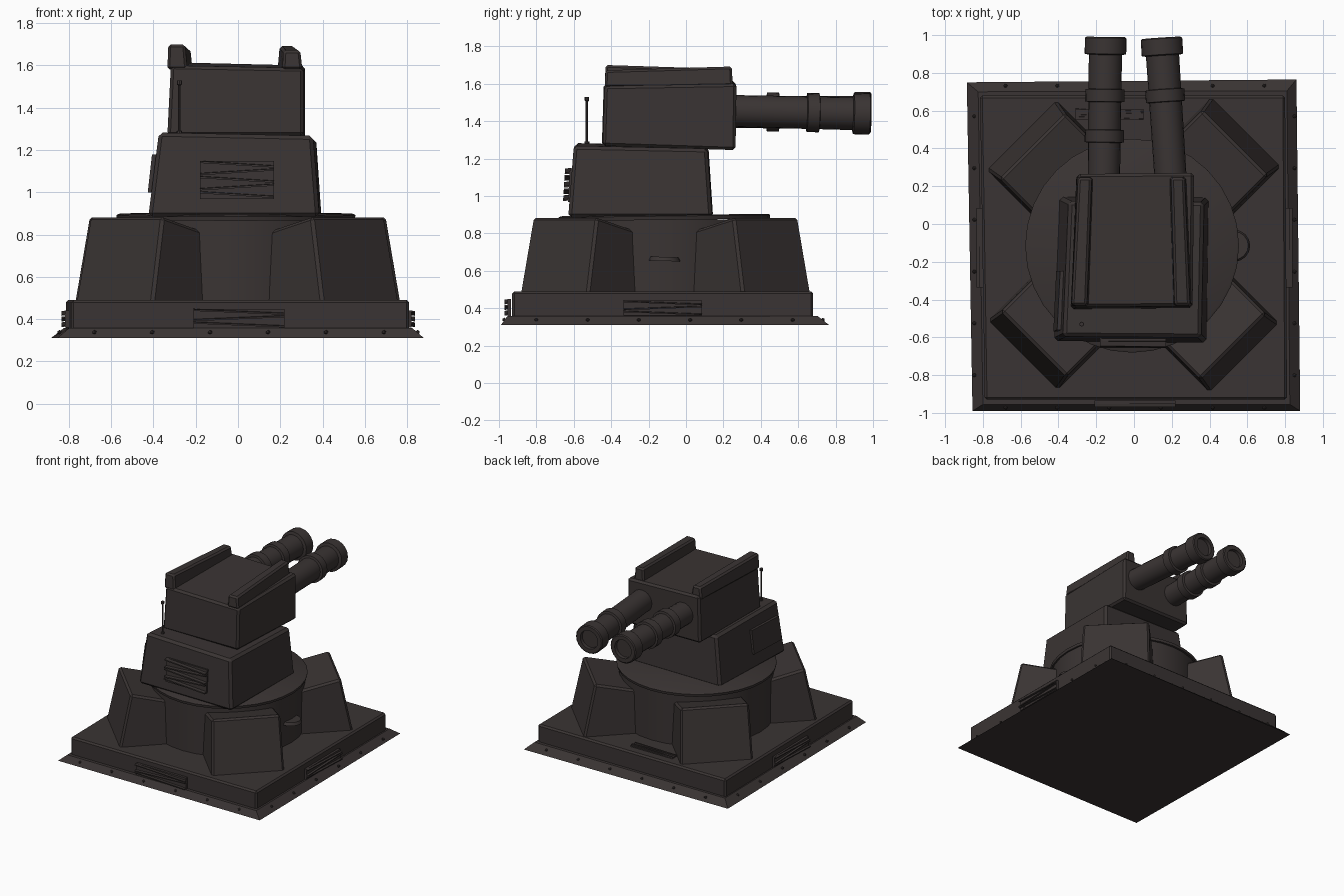
import bpy, bmesh, math
from mathutils import Vector, Matrix

if "Cube" in bpy.data.objects:
    bpy.data.objects.remove(bpy.data.objects["Cube"])

mat = bpy.data.materials.new("dark_brown_metal")
mat.diffuse_color = (0.042, 0.034, 0.033, 1)
mat.use_nodes = True
mat.node_tree.nodes["Principled BSDF"].inputs["Base Color"].default_value = mat.diffuse_color
CX, CY = -0.01, -0.115          # centre of the round pedestal


def finish(name, bm, bevel=0.0, smooth=False):
    bmesh.ops.recalc_face_normals(bm, faces=bm.faces)
    me = bpy.data.meshes.new(name)
    bm.to_mesh(me)
    bm.free()
    me.materials.append(mat)
    ob = bpy.data.objects.new(name, me)
    bpy.context.collection.objects.link(ob)
    if bevel:
        m = ob.modifiers.new("edge_bevel", 'BEVEL')
        m.width, m.segments, m.limit_method = bevel, 1, 'ANGLE'
    if smooth:
        bpy.ops.object.select_all(action='DESELECT')
        ob.select_set(True)
        bpy.context.view_layer.objects.active = ob
        bpy.ops.object.shade_smooth_by_angle(angle=math.radians(35))
    return ob


def add_hexa(bm, bottom, top):
    """Six-sided solid between two quads."""
    b = [bm.verts.new(p) for p in bottom]
    t = [bm.verts.new(p) for p in top]
    bm.faces.new(b[::-1])
    bm.faces.new(t)
    for i in range(4):
        j = (i + 1) % 4
        bm.faces.new((b[i], b[j], t[j], t[i]))


def hexa(name, bottom, top, bevel=0.0):
    bm = bmesh.new()
    add_hexa(bm, bottom, top)
    return finish(name, bm, bevel)


def quad(x0, x1, y0, y1, z):
    return [(x0, y0, z), (x1, y0, z), (x1, y1, z), (x0, y1, z)]


def lathe(name, start, axis, profile, segs=24, smooth=True):
    """Turn (distance, radius) points around an axis."""
    bm = bmesh.new()
    rot = Vector(axis).to_track_quat('Z', 'Y').to_matrix()
    rings = []
    for d, r in profile:
        rings.append([bm.verts.new(Vector(start) + rot @ Vector(
            (r * math.cos(2 * math.pi * k / segs), r * math.sin(2 * math.pi * k / segs), d)))
            for k in range(segs)])
    for a, b in zip(rings, rings[1:]):
        for k in range(segs):
            n = (k + 1) % segs
            bm.faces.new((a[k], a[n], b[n], b[k]))
    bm.faces.new(rings[0][::-1])
    bm.faces.new(rings[-1])
    return finish(name, bm, 0, smooth)


def vent(name, loc, width, height, slats, turn, lean=0.0, depth=0.025):
    """Louvred vent facing -y before turning: backing plate and zigzag slats."""
    bm = bmesh.new()
    w, h = width / 2, height / 2
    add_hexa(bm, quad(-w, w, -0.009, 0.01, -h), quad(-w, w, -0.009, 0.01, h))
    for i in range(slats):
        z = -h + height * (i + 0.5) / slats
        dz = height / slats * 0.3 * (1 if i % 2 else -1)
        t = height / slats * 0.12
        lo = [(-w, -depth, z - dz - t), (w, -depth, z + dz - t),
              (w, 0, z + dz), (-w, 0, z - dz)]
        add_hexa(bm, lo, [(x, y, zz + 2 * t) for x, y, zz in lo])
    bm.transform(Matrix.Translation(loc) @ Matrix.Rotation(turn, 4, 'Z')
                 @ Matrix.Rotation(lean, 4, 'X'))
    return finish(name, bm)


# Base: thin sloped skirt and square slab
skirt = [(-0.855, -0.99), (0.88, -0.99), (0.86, 0.765), (-0.885, 0.75)]
skirt_top = [(-0.80, -0.955), (0.825, -0.955), (0.81, 0.705), (-0.825, 0.70)]
hexa("base_skirt", [(x, y, 0.31) for x, y in skirt], [(x, y, 0.357) for x, y in skirt_top])
slab = [(-0.79, -0.93), (0.81, -0.93), (0.80, 0.68), (-0.815, 0.68)]
hexa("base_slab", [(x, y, 0.33) for x, y in slab], [(x, y, 0.49) for x, y in slab], 0.012)

# Rivets along the skirt
bm = bmesh.new()
for i in range(6):
    p = -0.68 + 0.274 * i
    for x, y in ((p, -0.972), (p, 0.732), (-0.845, p - 0.12), (0.85, p - 0.12)):
        bmesh.ops.create_icosphere(bm, subdivisions=1, radius=0.011,
                                   matrix=Matrix.Translation((x, y, 0.338)))
finish("skirt_rivets", bm)

# Base vents on three sides and a plate on the slab
vent("base_vent_front", (0.005, -0.945, 0.403), 0.43, 0.09, 3, 0)
vent("base_vent_right", (0.813, -0.125, 0.40), 0.42, 0.08, 3, math.pi / 2)
vent("base_vent_left", (-0.81, -0.125, 0.40), 0.42, 0.08, 3, -math.pi / 2)
vent("slab_top_vent", (-0.13, 0.58, 0.49), 0.36, 0.06, 3, 0, -math.pi / 2, 0.015)

# Round pedestal with a thin turntable lip, slightly tilted
lathe("pedestal_drum", (CX, CY, 0.47), (0, 0, 1), [(0, 0.55), (0.405, 0.55)], 32)
lathe("turntable_disk", (CX, CY, 0.872), (0, -0.012, 1), [(0, 0.562), (0.02, 0.566), (0.026, 0.555)], 32)

# Four buttresses on the diagonals: sloped outer face, top dropping to the drum
for i, (name, r_out) in enumerate((("rear_right", 0.855), ("rear_left", 0.83),
                                   ("front_left", 0.82), ("front_right", 0.84))):
    rot = Matrix.Rotation(math.radians(45 + 90 * i), 3, 'Z')
    c = Vector((CX, CY, 0))

    def place(r, s, z):
        return c + rot @ Vector((r, s, z))
    w, v = 0.26, 0.245
    hexa("buttress_" + name,
         [place(0.40, -w, 0.47), place(r_out, -w, 0.47), place(r_out, w, 0.47), place(0.40, w, 0.47)],
         [place(0.40, -v, 0.80), place(r_out - 0.085, -v, 0.885),
          place(r_out - 0.085, v, 0.885), place(0.40, v, 0.80)], 0.014)

# Lower turret housing, tapering upward
hexa("turret_housing",
     [(-0.425, -0.62, 0.885), (0.385, -0.63, 0.885), (0.395, 0.14, 0.885), (-0.395, 0.145, 0.885)],
     [(-0.375, -0.595, 1.283), (0.355, -0.60, 1.268), (0.37, 0.115, 1.253), (-0.345, 0.12, 1.265)], 0.018)
vent("housing_grille", (-0.005, -0.617, 1.058), 0.35, 0.18, 5, 0, -0.06, 0.035)
hexa("housing_side_plate",
     [(-0.427, -0.57, 1.0), (-0.40, -0.57, 1.0), (-0.38, -0.25, 1.0), (-0.412, -0.25, 1.0)],
     [(-0.407, -0.56, 1.18), (-0.38, -0.56, 1.18), (-0.36, -0.25, 1.18), (-0.391, -0.25, 1.18)])

# Upper gun house
hexa("gun_house",
     [(-0.335, -0.45, 1.268), (0.31, -0.445, 1.268), (0.318, 0.265, 1.245), (-0.305, 0.262, 1.25)],
     [(-0.318, -0.44, 1.60), (0.31, -0.435, 1.588), (0.318, 0.27, 1.60), (-0.298, 0.265, 1.615)], 0.015)

# Roof rails
for name, xf, xr, zf, zr in (("left", -0.29, -0.26, 1.70, 1.678), ("right", 0.255, 0.232, 1.672, 1.692)):
    hexa("roof_rail_" + name,
         [(xf - 0.045, -0.435, 1.58), (xf + 0.05, -0.435, 1.58), (xr + 0.045, 0.25, 1.58), (xr - 0.045, 0.25, 1.58)],
         [(xf - 0.04, -0.43, zf), (xf + 0.04, -0.43, zf), (xr + 0.035, 0.245, zr), (xr - 0.035, 0.245, zr)], 0.012)

# Two gun barrels with collars and a recessed muzzle
for name, start, end, collars in (
        ("left", (-0.16, 0.22, 1.45), (-0.15, 0.99, 1.445), (0.245, 0.46)),
        ("right", (0.195, 0.22, 1.455), (0.145, 0.985, 1.438), (0.46,))):
    a, b = Vector(start), Vector(end)
    axis, length = b - a, (b - a).length
    prof = [(0, 0.085)]
    for d in collars:
        prof += [(d - 0.035, 0.087), (d - 0.032, 0.104), (d + 0.032, 0.104), (d + 0.035, 0.087)]
    prof += [(length - 0.095, 0.088), (length - 0.09, 0.11), (length - 0.006, 0.11),
             (length, 0.102), (length, 0.072), (length - 0.025, 0.07)]
    lathe("gun_barrel_" + name, a, axis, prof, 20)

# Antenna with a small tip
lathe("antenna", (-0.277, -0.53, 1.26), (0, 0, 1),
      [(0, 0.013), (0.03, 0.013), (0.032, 0.006), (0.245, 0.006), (0.25, 0.012), (0.268, 0.012)], 8, False)

# Flat round step on the right of the drum
lathe("drum_step", (0.53, -0.115, 0.652), (0, 0.03, 1), [(0, 0.085), (0.022, 0.075)], 16)
